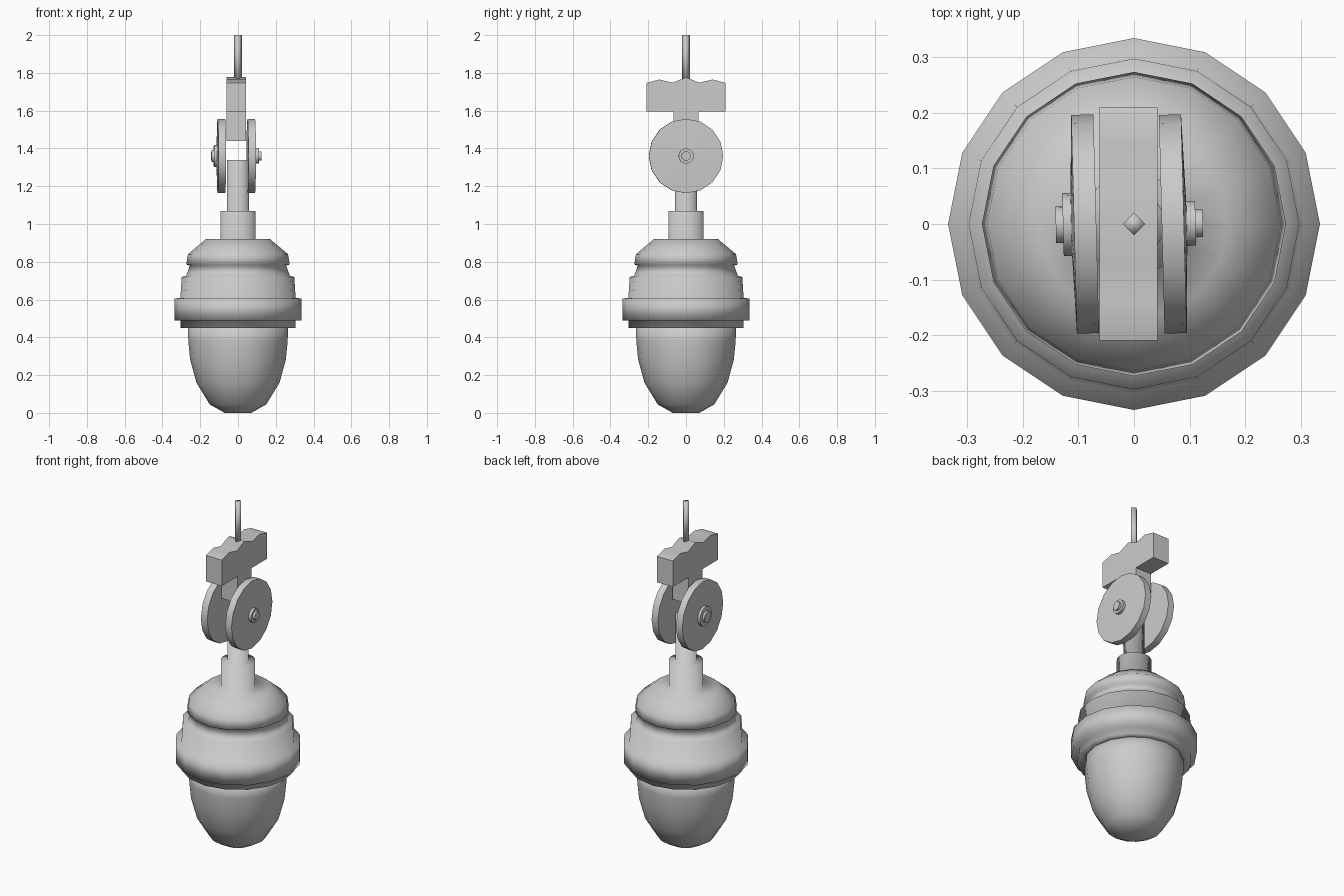
import bpy, bmesh, math
from mathutils import Matrix, Vector

if "Cube" in bpy.data.objects:
    bpy.data.objects.remove(bpy.data.objects["Cube"], do_unlink=True)

grey = bpy.data.materials.new("plain grey")
grey.use_nodes = True
grey.diffuse_color = (0.6, 0.6, 0.6, 1)
grey.node_tree.nodes["Principled BSDF"].inputs["Base Color"].default_value = (0.6, 0.6, 0.6, 1)


def finish(name, bm, angle):
    bmesh.ops.recalc_face_normals(bm, faces=bm.faces)
    mesh = bpy.data.meshes.new(name)
    bm.to_mesh(mesh)
    bm.free()
    mesh.materials.append(grey)
    obj = bpy.data.objects.new(name, mesh)
    bpy.context.collection.objects.link(obj)
    bpy.ops.object.select_all(action='DESELECT')
    obj.select_set(True)
    bpy.context.view_layer.objects.active = obj
    bpy.ops.object.shade_smooth_by_angle(angle=math.radians(angle))
    return obj


def lathe(name, profile, sides=16, angle=180, matrix=Matrix()):
    """Closed solid of revolution about z from (radius, height) points."""
    bm = bmesh.new()
    rings = []
    for r, z in profile:
        ring = []
        for i in range(sides):
            a = math.tau * i / sides
            ring.append(bm.verts.new(matrix @ Vector((r * math.cos(a), r * math.sin(a), z))))
        rings.append(ring)
    for low, high in zip(rings, rings[1:]):
        for i in range(sides):
            j = (i + 1) % sides
            bm.faces.new((low[i], low[j], high[j], high[i]))
    bm.faces.new(rings[0])
    bm.faces.new(rings[-1])
    return finish(name, bm, angle)


# Rounded bulb at the bottom
lathe("bulb", [(0.07, 0), (0.15, 0.045), (0.22, 0.16), (0.253, 0.28), (0.263, 0.38), (0.265, 0.46)])

# Stepped rings, sloping shoulder, collar and shaft
lathe("ringed_housing", [
    (0.26, 0.45), (0.305, 0.45), (0.305, 0.49), (0.335, 0.49), (0.335, 0.605),
    (0.305, 0.61), (0.298, 0.72), (0.275, 0.725), (0.255, 0.78), (0.274, 0.785),
    (0.265, 0.84), (0.17, 0.92), (0.093, 0.92), (0.093, 1.07), (0.057, 1.07), (0.057, 1.34)])

# Wheels with stepped hubs, both turned slightly about z
def wheel(name, x, side, hub, cap, step):
    place = (Matrix.Translation((x, 0, 1.36)) @ Matrix.Rotation(math.radians(1.5), 4, 'Z')
             @ Matrix.Rotation(side * math.pi / 2, 4, 'Y'))
    lathe(name, [(0.197, -0.02), (0.197, 0.02), (hub, 0.025), (hub, 0.025 + step),
                 (cap, 0.025 + step), (cap, 0.038 + step)], angle=60, matrix=place)

wheel("right_wheel", -0.088, -1, 0.057, 0.033, 0.015)
wheel("left_wheel", 0.07, 1, 0.04, 0.025, 0.016)

# T-shaped bracket with a wavy top, extruded across x
half = [(0.065, 1.44), (0.065, 1.595), (0.21, 1.595), (0.21, 1.747), (0.14, 1.765), (0.07, 1.748)]
outline = half + [(0, 1.777)] + [(-y, z) for y, z in reversed(half)]
bm = bmesh.new()
face = bm.faces.new([bm.verts.new((-0.062, y, z)) for y, z in outline])
extruded = bmesh.ops.extrude_face_region(bm, geom=[face])["geom"]
bmesh.ops.translate(bm, vec=(0.104, 0, 0), verts=[g for g in extruded if isinstance(g, bmesh.types.BMVert)])
finish("bracket", bm, 60)

# Thin four-sided hanging rod
lathe("rod", [(0.02, 1.75), (0.02, 2.0)], sides=4)
